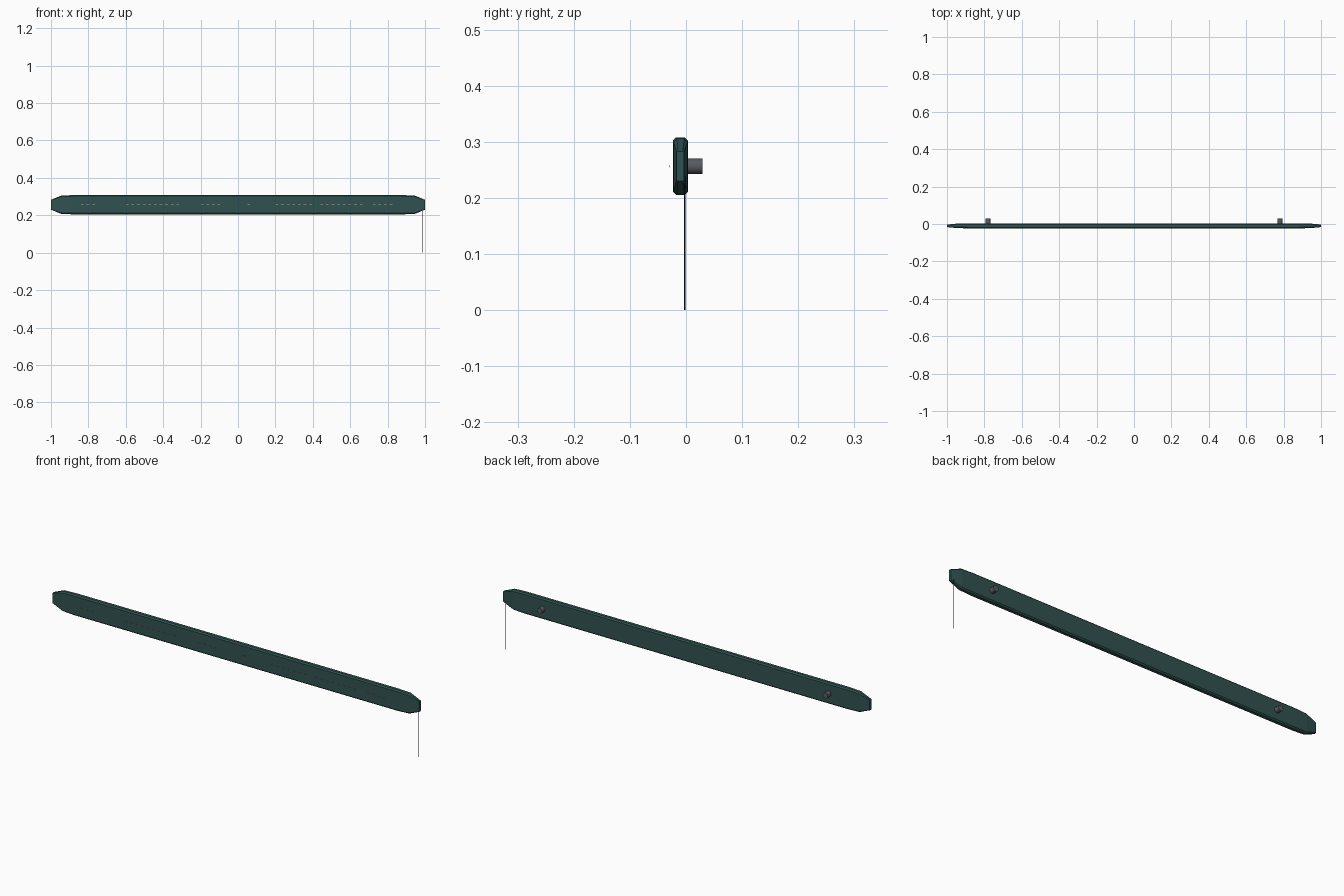
import bpy, bmesh, math
from mathutils import Matrix

if "Cube" in bpy.data.objects:
    bpy.data.objects.remove(bpy.data.objects["Cube"])

ZC = 0.2565


def material(name, rgb):
    m = bpy.data.materials.new(name)
    m.diffuse_color = (*rgb, 1)
    m.use_nodes = True
    m.node_tree.nodes["Principled BSDF"].inputs["Base Color"].default_value = m.diffuse_color
    return m


def finish(bm, name, mat, smooth=False):
    bmesh.ops.recalc_face_normals(bm, faces=bm.faces)
    me = bpy.data.meshes.new(name)
    bm.to_mesh(me)
    bm.free()
    ob = bpy.data.objects.new(name, me)
    bpy.context.collection.objects.link(ob)
    if mat:
        me.materials.append(mat)
    if smooth:
        bpy.context.view_layer.objects.active = ob
        ob.select_set(True)
        bpy.ops.object.shade_smooth_by_angle(angle=math.radians(30))
        ob.select_set(False)
    return ob


green = material("dark_green", (0.03, 0.085, 0.08))
black = material("black", (0.01, 0.01, 0.01))
steel = material("dark_steel", (0.10, 0.10, 0.12))
tan = material("tan", (0.55, 0.45, 0.3))

# Bar: octagonal sections (x, half height, front y, back y, edge chamfer) lofted along x
half = [(0.88, 0.0515, -0.0235, 0.0032, 0.006),
        (0.945, 0.049, -0.022, 0.0025, 0.006),
        (1.0, 0.0265, -0.0165, -0.0035, 0.002)]
stations = [(-x, *r) for x, *r in reversed(half)] + half
bm = bmesh.new()
rings = []
for x, h, f, b, c in stations:
    sec = [(f, -h + c), (f, h - c), (f + c, h), (b - c, h),
           (b, h - c), (b, -h + c), (b - c, -h), (f + c, -h)]
    rings.append([bm.verts.new((x, y, ZC + z)) for y, z in sec])
for a, b in zip(rings, rings[1:]):
    for i in range(8):
        j = (i + 1) % 8
        bm.faces.new((a[i], a[j], b[j], b[i]))
bm.faces.new(rings[0])
bm.faces.new(rings[-1])
finish(bm, "bar_body", green)


def cylinder(name, mat, r, depth, matrix, sides):
    bm = bmesh.new()
    bmesh.ops.create_cone(bm, cap_ends=True, segments=sides, radius1=r,
                          radius2=r, depth=depth, matrix=matrix)
    finish(bm, name, mat, True)


# Mounting studs on the back
for side, x in (("left", -0.78), ("right", 0.78)):
    m = Matrix.Translation((x, 0.014, ZC)) @ Matrix.Rotation(math.pi / 2, 4, 'X')
    cylinder(side + "_mounting_stud", steel, 0.0138, 0.03, m, 20)

# Cord hanging from the right end
cylinder("hanging_cord", black, 0.0015, 0.24,
         Matrix.Translation((0.985, -0.0025, 0.12)), 8)

# Row of plain dashes just proud of the front face
bm = bmesh.new()
for x0, x1 in ((-0.84, -0.74), (-0.6, -0.31), (-0.2, -0.09), (0.05, 0.06),
               (0.2, 0.4), (0.44, 0.67), (0.72, 0.84)):
    for i in range(max(1, round((x1 - x0) / 0.03))):
        m = Matrix.Translation((x0 + 0.008 + 0.03 * i, -0.0292, ZC)) @ \
            Matrix.Diagonal((0.014, 0.0006, 0.004, 1))
        bmesh.ops.create_cube(bm, size=1, matrix=m)
finish(bm, "front_dashes", tan)
